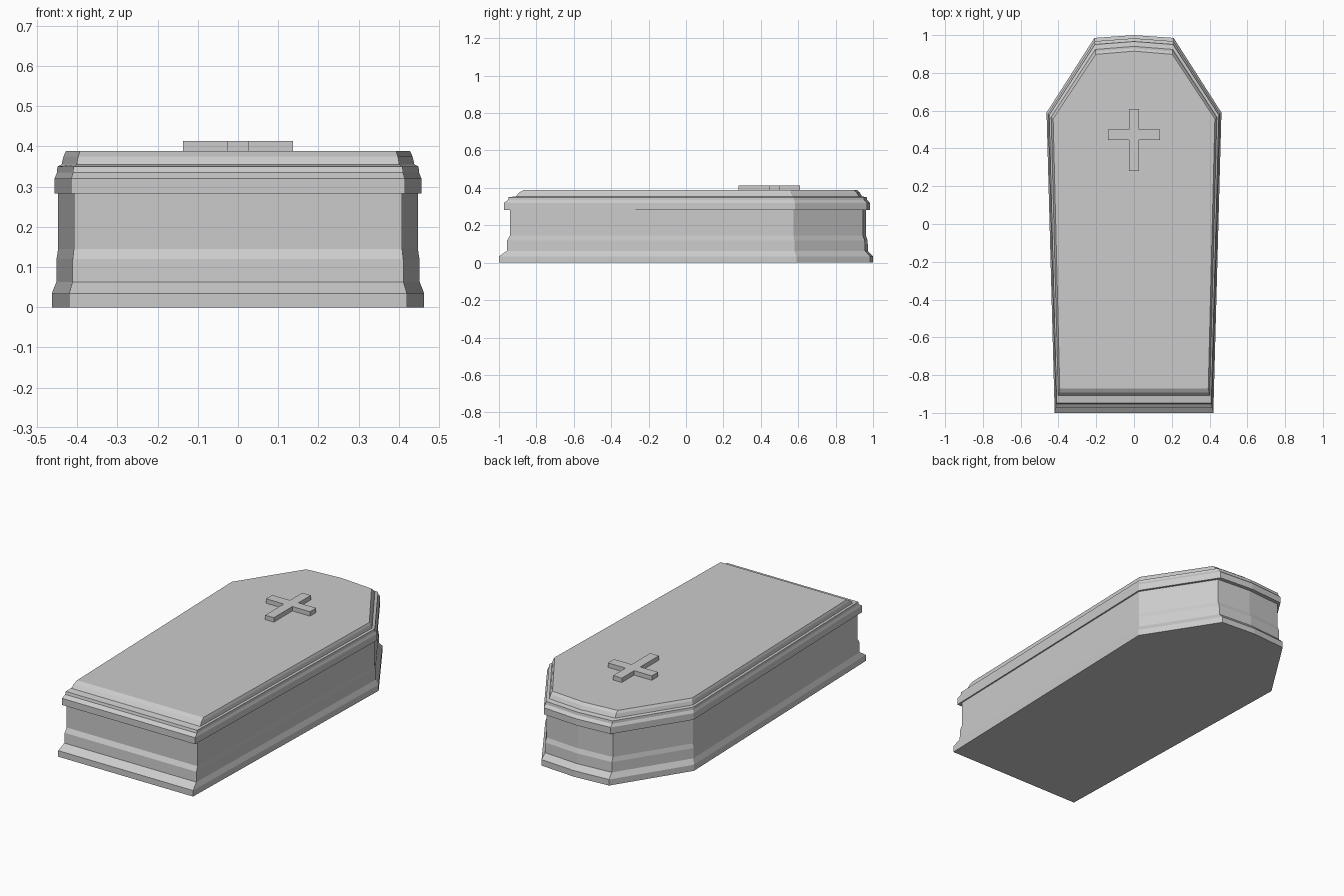
import bpy, bmesh

if "Cube" in bpy.data.objects:
    bpy.data.objects.remove(bpy.data.objects["Cube"])

# Right half of the plan outline, foot to head: widest (base) and innermost (lid top)
OUTER = [(0.42, -1.0), (0.463, 0.59), (0.21, 0.985), (0.0, 1.0)]
INNER = [(0.393, -0.87), (0.428, 0.557), (0.203, 0.898), (0.0, 0.915)]


def outline(t):
    half = [(a[0] + (b[0] - a[0]) * t, a[1] + (b[1] - a[1]) * t)
            for a, b in zip(OUTER, INNER)]
    return half + [(-x, y) for x, y in reversed(half[:-1])]


def loft(name, rings):
    """Closed solid through a stack of (points, z) rings."""
    bm = bmesh.new()
    loops = [[bm.verts.new((x, y, z)) for x, y in pts] for pts, z in rings]
    n = len(loops[0])
    for lo, hi in zip(loops, loops[1:]):
        for i in range(n):
            j = (i + 1) % n
            bm.faces.new((lo[i], lo[j], hi[j], hi[i]))
    bm.faces.new(loops[0][::-1])
    bm.faces.new(loops[-1])
    bmesh.ops.recalc_face_normals(bm, faces=bm.faces)
    mesh = bpy.data.meshes.new(name)
    bm.to_mesh(mesh)
    bm.free()
    obj = bpy.data.objects.new(name, mesh)
    bpy.context.collection.objects.link(obj)
    return obj


# Profiles as (inset, height): plinth moulding and walls, then the stepped lid
BODY = [(0, 0), (0, 0.034), (0.32, 0.063), (0.34, 0.12), (0.45, 0.145), (0.45, 0.283)]
LID = [(0.2, 0.283), (0.2, 0.32), (0.37, 0.335), (0.4, 0.35),
       (0.7, 0.355), (0.83, 0.375), (1.0, 0.388)]
loft("coffin_body", [(outline(t), z) for t, z in BODY])
loft("coffin_lid", [(outline(t), z) for t, z in LID])

# Raised cross on the lid
w, arm, y0, y1, y2, y3 = 0.027, 0.137, 0.28, 0.445, 0.5, 0.61
right = [(w, y0), (w, y1), (arm, y1), (arm, y2), (w, y2), (w, y3)]
cross = right + [(-x, y) for x, y in reversed(right)]
loft("lid_cross", [(cross, 0.386), (cross, 0.413)])
